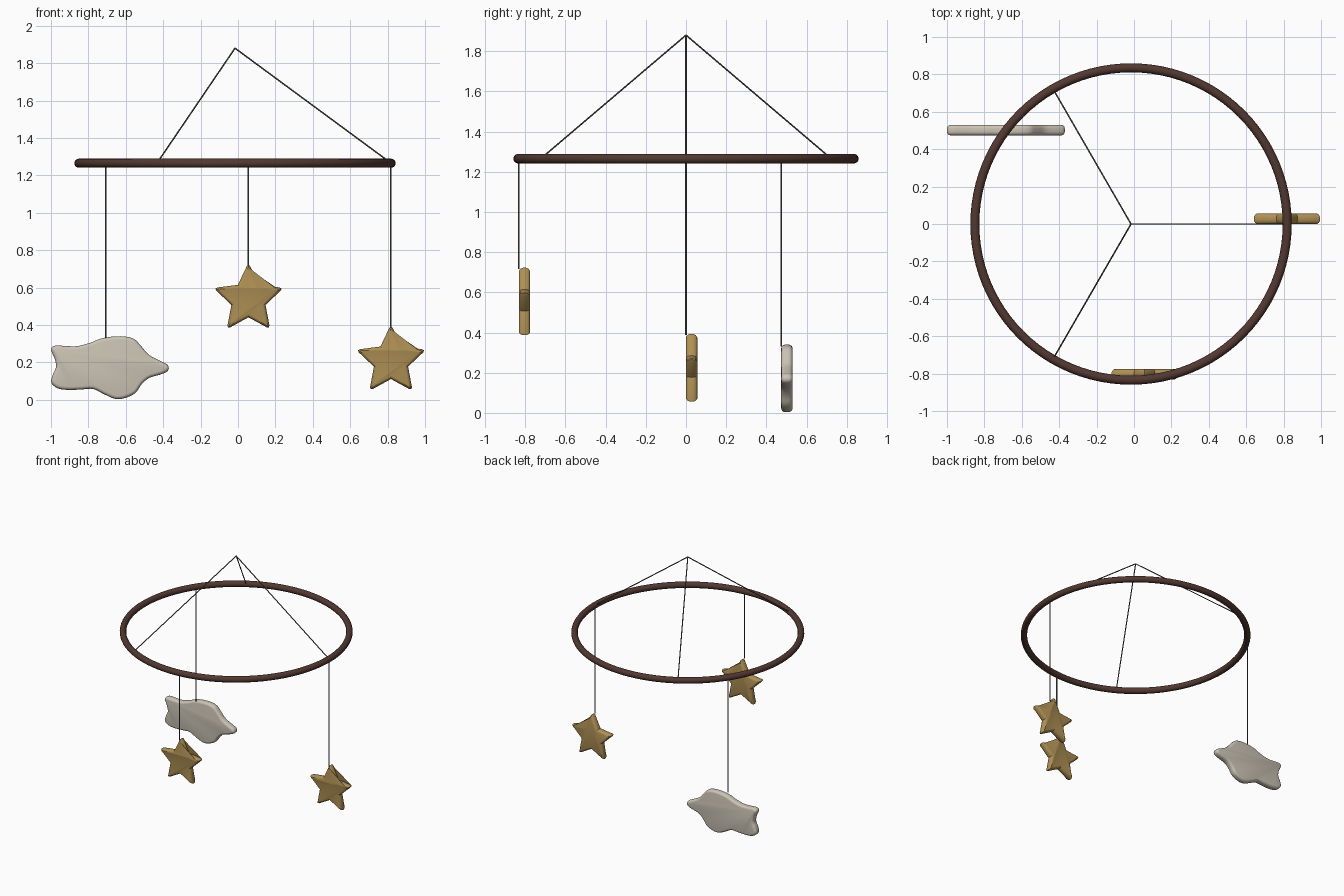
import bpy, bmesh, math
from mathutils import Vector

if "Cube" in bpy.data.objects:
    bpy.data.objects.remove(bpy.data.objects["Cube"])

CX, RING_R, RING_Z = -0.016, 0.835, 1.265


def material(name, rgb):
    m = bpy.data.materials.new(name)
    m.diffuse_color = (*rgb, 1)
    m.use_nodes = True
    m.node_tree.nodes["Principled BSDF"].inputs["Base Color"].default_value = m.diffuse_color
    return m


wood = material("dark_wood", (0.085, 0.04, 0.03))
gold = material("gold_felt", (0.43, 0.28, 0.09))
cream = material("cream_felt", (0.60, 0.55, 0.46))
thread = material("thread", (0.13, 0.12, 0.09))


def string(name, a, b, r=0.004):
    a, b = Vector(a), Vector(b)
    bpy.ops.mesh.primitive_cylinder_add(vertices=8, radius=r, depth=(b - a).length,
                                        location=(a + b) / 2)
    o = bpy.context.object
    o.name = name
    o.rotation_mode = 'QUATERNION'
    o.rotation_quaternion = (b - a).to_track_quat('Z', 'Y')
    o.data.materials.append(thread)
    bpy.ops.object.shade_smooth_by_angle()


def inset(pts, d):
    # mitred inward offset of a counter-clockwise outline
    out = []
    for i, p in enumerate(pts):
        e1 = (p - pts[i - 1]).normalized()
        e2 = (pts[(i + 1) % len(pts)] - p).normalized()
        n1, n2 = Vector((-e1.y, e1.x)), Vector((-e2.y, e2.x))
        out.append(p + (n1 + n2) * d / (1 + n1.dot(n2)))
    return out


def cushion(name, pts, y0, depth, bevel, bevel_y, mat):
    # flat shape with rounded rims, extruded along y
    if sum(p.x * q.y - q.x * p.y for p, q in zip(pts, pts[1:] + pts[:1])) < 0:
        pts = pts[::-1]
    steps = [math.radians(a) for a in (0, 22.5, 45, 67.5, 90)]
    half = [(bevel * (1 - math.sin(t)), bevel_y * (1 - math.cos(t))) for t in steps]
    rows = [(d, y0 + y) for d, y in [(h[0], bevel_y - bevel_y * math.sin(t))
            for h, t in zip([(bevel * (1 - math.cos(math.pi / 2 - t)), 0) for t in steps], steps)]]
    rows = [(bevel * (1 - math.sin(t)), y0 + bevel_y * (1 - math.cos(t))) for t in steps]
    rows += [(d, 2 * y0 + depth - y) for d, y in reversed(rows)]
    bm = bmesh.new()
    loops = [[bm.verts.new((p.x, y, p.y)) for p in inset(pts, d)] for d, y in rows]
    n = len(pts)
    for a, b in zip(loops, loops[1:]):
        for i in range(n):
            j = (i + 1) % n
            bm.faces.new((a[i], a[j], b[j], b[i]))
    bm.faces.new(loops[0])
    bm.faces.new(loops[-1])
    bmesh.ops.recalc_face_normals(bm, faces=bm.faces)
    me = bpy.data.meshes.new(name)
    bm.to_mesh(me)
    bm.free()
    o = bpy.data.objects.new(name, me)
    bpy.context.collection.objects.link(o)
    me.materials.append(mat)
    bpy.ops.object.select_all(action='DESELECT')
    o.select_set(True)
    bpy.context.view_layer.objects.active = o
    bpy.ops.object.shade_smooth_by_angle(angle=math.radians(35))


def star_outline(cx, cz, tip=0.186, inner=0.096):
    # five points, each with a slightly blunted tip
    pts = []
    for k in range(5):
        a = math.radians(90 + 72 * k)
        u, v = Vector((math.cos(a), math.sin(a))), Vector((-math.sin(a), math.cos(a)))
        b = a + math.radians(36)
        pts += [u * (tip - 0.008) - v * 0.009, u * tip, u * (tip - 0.008) + v * 0.009,
                Vector((math.cos(b), math.sin(b))) * inner]
    return [p + Vector((cx, cz)) for p in pts]


def smooth_loop(pts, steps=4):
    # closed Catmull-Rom curve
    out, n = [], len(pts)
    for i in range(n):
        p0, p1, p2, p3 = (pts[(i + k) % n] for k in (-1, 0, 1, 2))
        for s in range(steps):
            t = s / steps
            out.append(0.5 * (2 * p1 + (p2 - p0) * t + (2 * p0 - 5 * p1 + 4 * p2 - p3) * t * t
                              + (3 * p1 - p0 - 3 * p2 + p3) * t ** 3))
    return out


# wooden hoop
bpy.ops.mesh.primitive_torus_add(major_radius=RING_R, minor_radius=0.024, major_segments=96,
                                 minor_segments=16, location=(CX, 0, RING_Z))
hoop = bpy.context.object
hoop.name = "hoop"
hoop.data.materials.append(wood)
bpy.ops.object.shade_smooth()

# three suspension strings
for k in range(3):
    a = math.radians(120 * k)
    string(f"top_string_{k + 1}", (CX + RING_R * math.cos(a), RING_R * math.sin(a), RING_Z),
           (CX, 0, 1.88))

# two hanging stars
for i, (x, y, z) in enumerate([(0.056, -0.832, 0.537), (0.818, 0.0, 0.207)]):
    string(f"star_string_{i + 1}", (x, y, z + 0.18), (x, y, RING_Z))
    cushion(f"star_{i + 1}", star_outline(x, z), y, 0.056, 0.017, 0.024, gold)

# hanging cloud
cloud = [(-1.0, .27), (-.975, .29), (-.925, .288), (-.86, .287), (-.79, .305), (-.74, .325),
         (-.68, .337), (-.61, .339), (-.555, .325), (-.52, .29), (-.475, .24), (-.415, .208),
         (-.375, .185), (-.375, .155), (-.415, .135), (-.475, .117), (-.515, .083),
         (-.55, .035), (-.61, .008), (-.66, .006), (-.72, .032), (-.775, .058), (-.84, .055),
         (-.91, .053), (-.965, .062), (-.998, .092), (-.99, .135), (-.973, .175),
         (-.98, .22)]
string("cloud_string", (-0.708, 0.474, 0.33), (-0.708, 0.474, RING_Z))
cushion("cloud", smooth_loop([Vector(p) for p in cloud]), 0.474, 0.056, 0.018, 0.02, cream)
